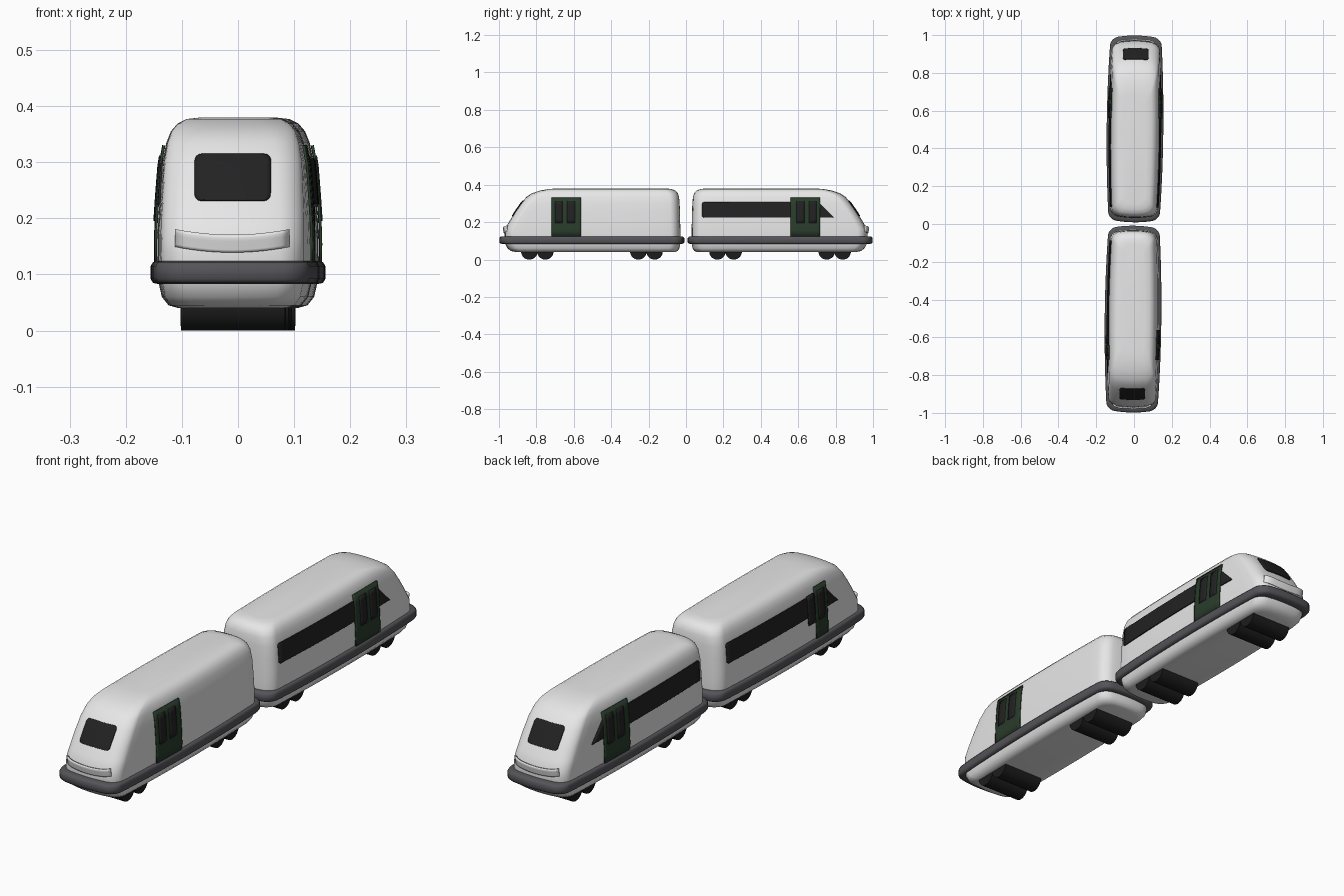
import bpy, bmesh, math
from mathutils import Matrix

if "Cube" in bpy.data.objects:
    bpy.data.objects.remove(bpy.data.objects["Cube"])


def material(name, r, g, b):
    m = bpy.data.materials.new(name)
    m.use_nodes = True
    m.diffuse_color = (r, g, b, 1)
    node = next(n for n in m.node_tree.nodes if n.type == 'BSDF_PRINCIPLED')
    node.inputs["Base Color"].default_value = (r, g, b, 1)
    return m


WHITE = material("white paint", 0.8, 0.8, 0.8)
GREY = material("grey bumper", 0.09, 0.09, 0.1)
BLACK = material("black rubber", 0.012, 0.012, 0.012)
GLASS = material("dark glass", 0.016, 0.016, 0.016)
GREEN = material("dark green", 0.022, 0.045, 0.024)

# Horizontal layers of a carriage: height, rear end, nose end, half width
SHELL = [(.04, .06, .91, .10), (.045, .045, .935, .118), (.06, .035, .955, .13),
         (.09, .03, .97, .137), (.14, .03, .97, .138), (.165, .03, .967, .138),
         (.2, .031, .947, .1365), (.25, .032, .917, .133), (.3, .034, .883, .129),
         (.335, .037, .853, .122), (.355, .044, .823, .114), (.369, .057, .78, .102),
         (.377, .078, .735, .086), (.38, .105, .69, .06)]
BUMPER = [(.083, .03, .975, .136), (.085, .015, .992, .146), (.092, .009, .998, .15),
          (.115, .009, .998, .15), (.122, .015, .992, .146), (.124, .03, .975, .136)]


def layer_at(z):
    """Rear, nose and half width of the shell at a height."""
    for a, b in zip(SHELL, SHELL[1:]):
        if a[0] <= z <= b[0]:
            t = (z - a[0]) / (b[0] - a[0])
            return [p + (q - p) * t for p, q in zip(a[1:], b[1:])]
    return SHELL[-1][1:]


def swell(u):
    """The sides bulge towards the middle of the carriage."""
    return 1 - .1 * ((u - .5) / .48) ** 2


def bow(x, half):
    return .015 * (x / half) ** 2


def outline(rear, nose, half, r=.045, corner=6, side=16, end=8):
    """Rounded plan outline with bowed ends and bulging sides."""
    r = min(r, half * .6)
    pts = []
    mid, hl = (rear + nose) / 2, (nose - rear) / 2

    def arc(sx, sy, start):
        for i in range(corner + 1):
            a = start + math.pi / 2 * i / corner
            pts.append((sx * (half - r) + r * math.cos(a),
                        mid + sy * (hl - r) + r * math.sin(a)))

    def line(p, q, n):
        for i in range(1, n):
            pts.append((p[0] + (q[0] - p[0]) * i / n, p[1] + (q[1] - p[1]) * i / n))

    w, h = half - r, hl - r
    arc(1, 1, 0)
    line((w, mid + hl), (-w, mid + hl), end)
    arc(-1, 1, math.pi / 2)
    line((-half, mid + h), (-half, mid - h), side)
    arc(-1, -1, math.pi)
    line((-w, mid - hl), (w, mid - hl), end)
    arc(1, -1, math.pi * 1.5)
    line((half, mid - h), (half, mid + h), side)
    result = []
    for x, y in pts:
        along = (y - mid) / hl
        result.append((x * swell(y), y - math.copysign(bow(x, half), along) * along ** 8))
    return result


def make(name, bm, mat, frame, angle=40):
    bmesh.ops.recalc_face_normals(bm, faces=bm.faces)
    mesh = bpy.data.meshes.new(name)
    bm.to_mesh(mesh)
    bm.free()
    ob = bpy.data.objects.new(name, mesh)
    bpy.context.collection.objects.link(ob)
    ob.matrix_world = frame
    mesh.materials.append(mat)
    bpy.ops.object.select_all(action='DESELECT')
    ob.select_set(True)
    bpy.context.view_layer.objects.active = ob
    bpy.ops.object.shade_smooth_by_angle(angle=math.radians(angle))
    return ob


def stack(name, layers, mat, frame):
    """Closed solid skinned through plan outlines."""
    bm = bmesh.new()
    rings = [[bm.verts.new((x, y, z)) for x, y in outline(a, b, w)] for z, a, b, w in layers]
    for lo, hi in zip(rings, rings[1:]):
        for i in range(len(lo)):
            j = (i + 1) % len(lo)
            bm.faces.new((lo[i], lo[j], hi[j], hi[i]))
    bm.faces.new(rings[0])
    bm.faces.new(rings[-1])
    return make(name, bm, mat, frame, 50)


def panel(name, rows, place, mat, frame, thick=.004, cols=14):
    """Thin plate; rows are (height, start, end), place maps to the shell."""
    bm = bmesh.new()
    grid = [[bm.verts.new(place(a + (b - a) * i / cols, z)) for i in range(cols + 1)]
            for z, a, b in rows]
    for lo, hi in zip(grid, grid[1:]):
        for i in range(cols):
            bm.faces.new((lo[i], lo[i + 1], hi[i + 1], hi[i]))
    ob = make(name, bm, mat, frame)
    mod = ob.modifiers.new("thickness", 'SOLIDIFY')
    mod.thickness = thick
    mod.offset = 0
    return ob


def on_side(side, lift):
    return lambda u, z: (side * (layer_at(z)[2] * swell(u) + lift), u, z)


def on_nose(lift):
    def place(x, z):
        rear, nose, half = layer_at(z)
        return (x, nose - bow(x, half) + lift, z)
    return place


def rows_between(z0, z1, a, b, n=6, radius=0, slant=0):
    """Rows of a rectangle with optional rounded corners and slanted far end."""
    heights = [z0 + (z1 - z0) * i / n for i in range(n + 1)]
    if radius:
        heights += [h + s * radius * k for h, s in ((z0, 1), (z1, -1)) for k in (.1, .35, .7)]
    rows = []
    for z in sorted(set(heights)):
        d = max(0, radius - min(z - z0, z1 - z)) if radius else 0
        inset = radius - math.sqrt(max(0, radius ** 2 - d ** 2))
        far = b - slant * (z - z0) / (z1 - z0) if slant else b - inset
        rows.append((z, a + inset, far))
    return rows


def door(name, side, frame, start):
    panel(name, rows_between(.12, .33, start, .718), on_side(side, .004), GREEN, frame, .005)
    for k, (a, b) in enumerate(((.592, .635), (.658, .7))):
        panel(f"{name}_pane_{k + 1}", rows_between(.195, .312, a, b),
              on_side(side, .006), GLASS, frame, .005, 3)


def lip_place(x, z):
    rear, nose, half = layer_at(z)
    drop = .5 * max(0, abs(x) - .08)
    return (x, nose - bow(x, half) - drop + .01 * (z - .14) / .03, z + x * x)


def carriage(label, frame, windows, door_starts):
    stack(label + "_body", SHELL, WHITE, frame)
    stack(label + "_bumper", BUMPER, GREY, frame)
    panel(label + "_windshield", rows_between(.232, .314, -.068, .068, 6, .012),
          on_nose(.002), GLASS, frame)
    panel(label + "_nose_lip", rows_between(.14, .17, -.1, .1), lip_place, WHITE, frame, .008)
    # Side doors and long windows
    for side, start in door_starts.items():
        door(f"{label}_door_{'a' if side > 0 else 'b'}", side, frame, start)
    for side in windows:
        panel(f"{label}_window_{'a' if side > 0 else 'b'}",
              rows_between(.225, .306, .088, .79, 6, .008, .08),
              on_side(side, .002), GLASS, frame, .005, 30)
    # Wheel rollers in two bogies
    for k, u in enumerate((.168, .255, .752, .838)):
        bm = bmesh.new()
        bmesh.ops.create_cone(bm, cap_ends=True, segments=32, radius1=.043, radius2=.043,
                              depth=.186, matrix=Matrix.Translation((0, u, .043))
                              @ Matrix.Rotation(math.pi / 2, 4, 'Y'))
        make(f"{label}_wheels_{k + 1}", bm, BLACK, frame)


# Two carriages back to back, slightly turned about the middle
turn = math.radians(-.6)
carriage("rear_car", Matrix.Rotation(turn, 4, 'Z'), (1, -1), {1: .56, -1: .56})
carriage("front_car", Matrix.Rotation(turn + math.pi, 4, 'Z'), (1,), {1: .643, -1: .56})
